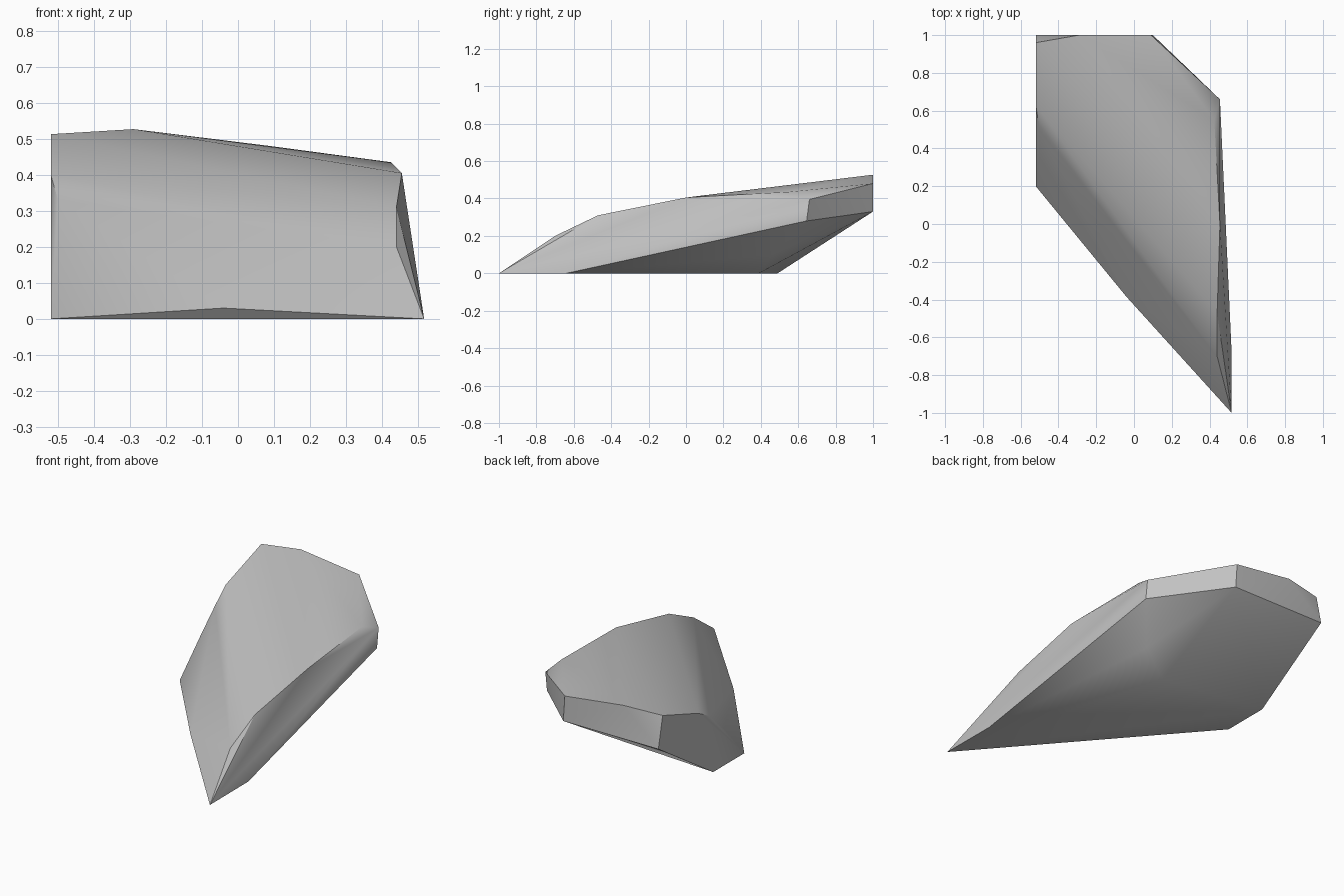
import bpy
import bmesh
from math import radians

cube = bpy.data.objects.get("Cube")
if cube:
    bpy.data.objects.remove(cube)

grey = bpy.data.materials.new("stone_grey")
grey.use_nodes = True
colour = (0.54, 0.54, 0.54, 1)
grey.diffuse_color = colour
grey.node_tree.nodes["Principled BSDF"].inputs["Base Color"].default_value = colour

# Curved edges of the upper surface, from the front tip to the back
right_edge = [(-.52, .2, 0), (-.5, .36, .2), (-.5, .5, .33), (-.52, .63, .4), (-.52, .96, .513)]
left_edge = [(.517, -1, 0), (.44, -.7, .2), (.44, -.47, .31), (.455, 0, .405), (.425, .55, .435)]

# Slightly overhanging middle of the front rim
front_rim = [(-.04, -.385, .03)]

# Top corners of the back wall and its chamfer
back_rim = [(-.29, 1, .527), (.09, 1, .48), (.455, .66, .395)]

# Lower corners of the back wall and its chamfer
back_low = [(-.52, 1, .33), (.1, 1, .33), (.455, .645, .28)]

# Flat base, and the knuckle where it turns up to the back
base = [(-.52, .49, 0), (.12, .39, 0), (.3, .467, .1), (.515, -.64, 0)]

# The slab is a chipped stone: a convex solid around its corners
bm = bmesh.new()
for corner in right_edge + left_edge + front_rim + back_rim + back_low + base:
    bm.verts.new(corner)
bmesh.ops.convex_hull(bm, input=bm.verts)
loose = [v for v in bm.verts if not v.link_faces]
bmesh.ops.delete(bm, geom=loose, context='VERTS')
bmesh.ops.dissolve_limit(bm, angle_limit=radians(.5), verts=bm.verts, edges=bm.edges)
bmesh.ops.recalc_face_normals(bm, faces=bm.faces)

mesh = bpy.data.meshes.new("rock_slab")
bm.to_mesh(mesh)
bm.free()
mesh.materials.append(grey)
slab = bpy.data.objects.new("rock_slab", mesh)
bpy.context.collection.objects.link(slab)
bpy.context.view_layer.objects.active = slab
slab.select_set(True)
bpy.ops.object.shade_smooth_by_angle(angle=radians(30))
